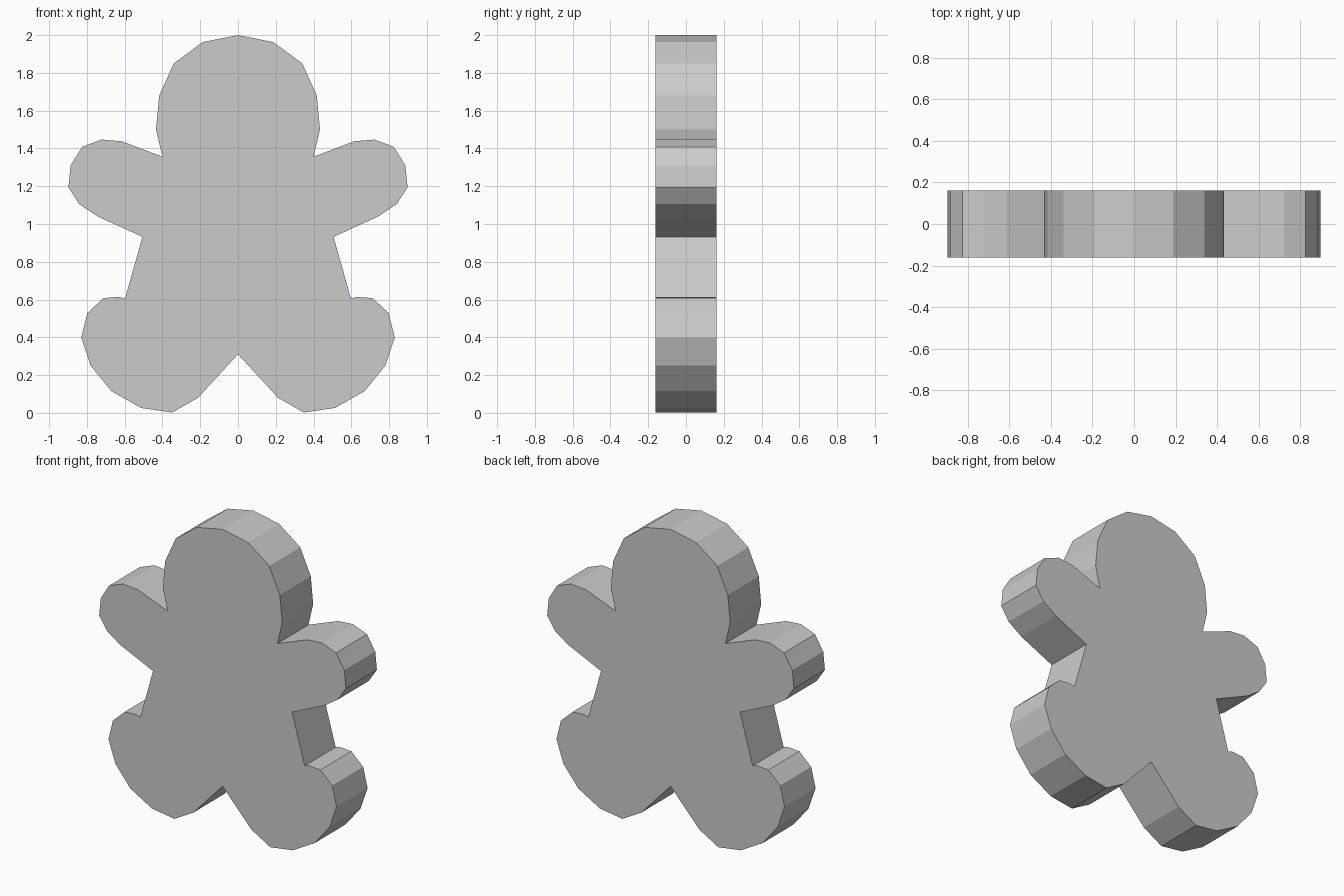
import bpy, bmesh

if "Cube" in bpy.data.objects:
    bpy.data.objects.remove(bpy.data.objects["Cube"])

# Right half of the cookie outline (x, z), from the top of the head to the crotch
half = [
    (0, 2.0), (0.187, 1.963), (0.34, 1.85), (0.417, 1.68), (0.434, 1.5), (0.4, 1.356),   # head
    (0.615, 1.438), (0.723, 1.447), (0.826, 1.408), (0.886, 1.31), (0.898, 1.193),       # arm
    (0.84, 1.105), (0.743, 1.04), (0.506, 0.932),
    (0.598, 0.605), (0.628, 0.614), (0.713, 0.608), (0.798, 0.528), (0.83, 0.398),       # leg
    (0.78, 0.25), (0.67, 0.115), (0.513, 0.026), (0.348, 0.002), (0.212, 0.08), (0, 0.31),
]
# Mirror to the left half, skipping the two points on the centre line
outline = half + [(-x, z) for x, z in reversed(half[1:-1])]
half_depth = 0.161

# Flat front face, extruded straight back
bm = bmesh.new()
front = bm.faces.new([bm.verts.new((x, -half_depth, z)) for x, z in outline])
result = bmesh.ops.extrude_face_region(bm, geom=[front], use_keep_orig=True)
moved = [v for v in result["geom"] if isinstance(v, bmesh.types.BMVert)]
bmesh.ops.translate(bm, verts=moved, vec=(0, 2 * half_depth, 0))
bmesh.ops.recalc_face_normals(bm, faces=bm.faces)

mesh = bpy.data.meshes.new("cookie_body")
bm.to_mesh(mesh)
bm.free()
bpy.context.collection.objects.link(bpy.data.objects.new("cookie_body", mesh))
